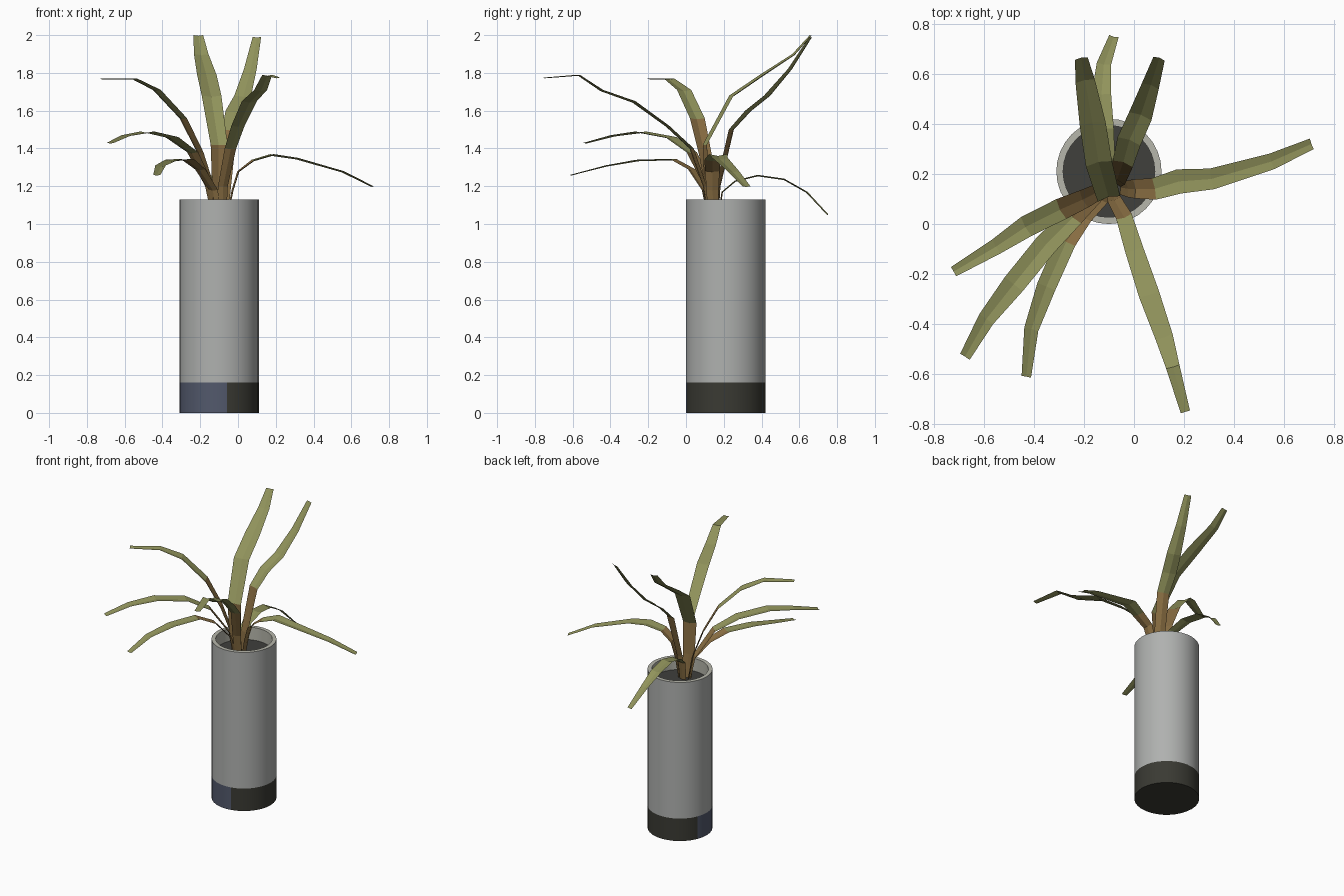
import bpy, bmesh, math
from mathutils import Vector

if "Cube" in bpy.data.objects:
    bpy.data.objects.remove(bpy.data.objects["Cube"])


def material(name, rgb):
    m = bpy.data.materials.new(name)
    m.diffuse_color = (*rgb, 1)
    m.use_nodes = True
    m.node_tree.nodes["Principled BSDF"].inputs["Base Color"].default_value = m.diffuse_color
    return m


GREY = material("pot grey", (0.43, 0.44, 0.43))
RIM = material("rim beige grey", (0.47, 0.47, 0.41))
DARK = material("base dark", (0.042, 0.042, 0.033))
BLUE = material("base blue", (0.085, 0.10, 0.15))
SOIL = material("soil", (0.05, 0.05, 0.045))
GREEN = material("leaf olive", (0.28, 0.29, 0.105))
BROWN = material("leaf stem brown", (0.25, 0.155, 0.055))

CX, CY, SEG = -0.10, 0.21, 32


def make_object(name, bm, mats):
    me = bpy.data.meshes.new(name)
    bm.to_mesh(me)
    bm.free()
    for m in mats:
        me.materials.append(m)
    ob = bpy.data.objects.new(name, me)
    bpy.context.collection.objects.link(ob)
    return ob


def ring(bm, r, z):
    return [bm.verts.new((CX + r * math.cos(2 * math.pi * i / SEG),
                          CY + r * math.sin(2 * math.pi * i / SEG), z))
            for i in range(SEG)]


# Pot: lathed wall with painted base band, rim and inner wall
bm = bmesh.new()
profile = [(0.21, 0), (0.21, 0.16), (0.21, 1.13), (0.183, 1.13), (0.183, 1.03)]
rings = [ring(bm, r, z) for r, z in profile]
for k, mat in enumerate((2, 0, 1, 1)):
    for i in range(SEG):
        j = (i + 1) % SEG
        f = bm.faces.new((rings[k][i], rings[k][j], rings[k + 1][j], rings[k + 1][i]))
        f.material_index = mat
        # blue patch on the front-left part of the band
        if k == 0 and 157 < (i + 0.5) * 360 / SEG < 284:
            f.material_index = 3
bm.faces.new(rings[0][::-1]).material_index = 2
pot = make_object("pot", bm, (GREY, RIM, DARK, BLUE))
bpy.context.view_layer.objects.active = pot
pot.select_set(True)
bpy.ops.object.shade_smooth_by_angle(angle=math.radians(35))

# Soil disc
bm = bmesh.new()
bm.faces.new(ring(bm, 0.183, 1.04))
make_object("soil", bm, (SOIL,))


def leaf(name, width, brown, pts):
    """Folded strip along pts; the first `brown` segments are stem coloured."""
    pts = [Vector(p) for p in pts]
    root = Vector((-0.09, 0.15, 1.04))
    base = root.lerp(pts[0], 0.5)
    base.z = 1.035
    pts.insert(0, base)
    n = len(pts)
    overall = pts[-1] - pts[0]
    overall.z = 0
    overall.normalize()
    bm = bmesh.new()
    rows = []
    for i, p in enumerate(pts):
        tan = (pts[min(i + 1, n - 1)] - pts[max(i - 1, 0)]).normalized()
        flat = Vector((tan.x, tan.y, 0)) + overall * 0.4
        side = flat.cross(Vector((0, 0, 1))).normalized()
        up = side.cross(tan).normalized()
        t = i / (n - 1)
        w = 0.055 + 0.075 * t if t < 0.6 else 0.1 - 0.055 * (t - 0.6) / 0.4
        w *= width
        rows.append([bm.verts.new(q) for q in
                     (p - side * w / 2, p - up * w * 0.1, p + side * w / 2)])
    for i in range(n - 1):
        for s in (0, 1):
            f = bm.faces.new((rows[i][s], rows[i][s + 1], rows[i + 1][s + 1], rows[i + 1][s]))
            f.material_index = 1 if i < brown else 0
    make_object(name, bm, (GREEN, BROWN))


# Leaves
leaf("leaf_tall_left", 1.15, 2, [(-.10, .11, 1.2), (-.10, .10, 1.42), (-.14, .24, 1.68),
                                 (-.165, .40, 1.79), (-.195, .57, 1.9), (-.21, .66, 2.0)])
leaf("leaf_tall_right", 1.05, 2, [(-.07, .17, 1.2), (-.045, .24, 1.5), (-.02, .33, 1.6),
                                  (.025, .43, 1.68), (.065, .55, 1.82), (.10, .66, 1.99)])
leaf("leaf_right", 1.0, 3, [(-.03, .14, 1.18), (0, .14, 1.28), (.08, .14, 1.34), (.18, .17, 1.37),
                            (.31, .18, 1.35), (.55, .25, 1.28), (.71, .32, 1.2)])
leaf("leaf_back", 0.85, 1, [(-.10, .19, 1.17), (-.11, .26, 1.23), (-.12, .38, 1.26),
                            (-.13, .52, 1.24), (-.12, .64, 1.17), (-.08, .75, 1.05)])
leaf("leaf_front", 0.85, 2, [(-.08, .10, 1.2), (-.04, .03, 1.4), (0, -.10, 1.52), (.06, -.28, 1.65),
                             (.12, -.45, 1.71), (.155, -.57, 1.79), (.205, -.75, 1.775)])
leaf("leaf_left_high", 0.95, 3, [(-.14, .13, 1.2), (-.2, .10, 1.38), (-.29, .06, 1.56),
                                 (-.43, -.01, 1.71), (-.55, -.09, 1.77), (-.72, -.19, 1.77)])
leaf("leaf_left_middle", 1.0, 2, [(-.15, .12, 1.2), (-.24, .03, 1.38), (-.35, -.08, 1.46),
                                  (-.48, -.24, 1.49), (-.59, -.38, 1.47), (-.675, -.53, 1.43)])
leaf("leaf_left_low", 0.85, 3, [(-.13, .10, 1.18), (-.2, .03, 1.29), (-.27, -.07, 1.345),
                                (-.35, -.25, 1.34), (-.41, -.42, 1.31), (-.43, -.61, 1.26)])
